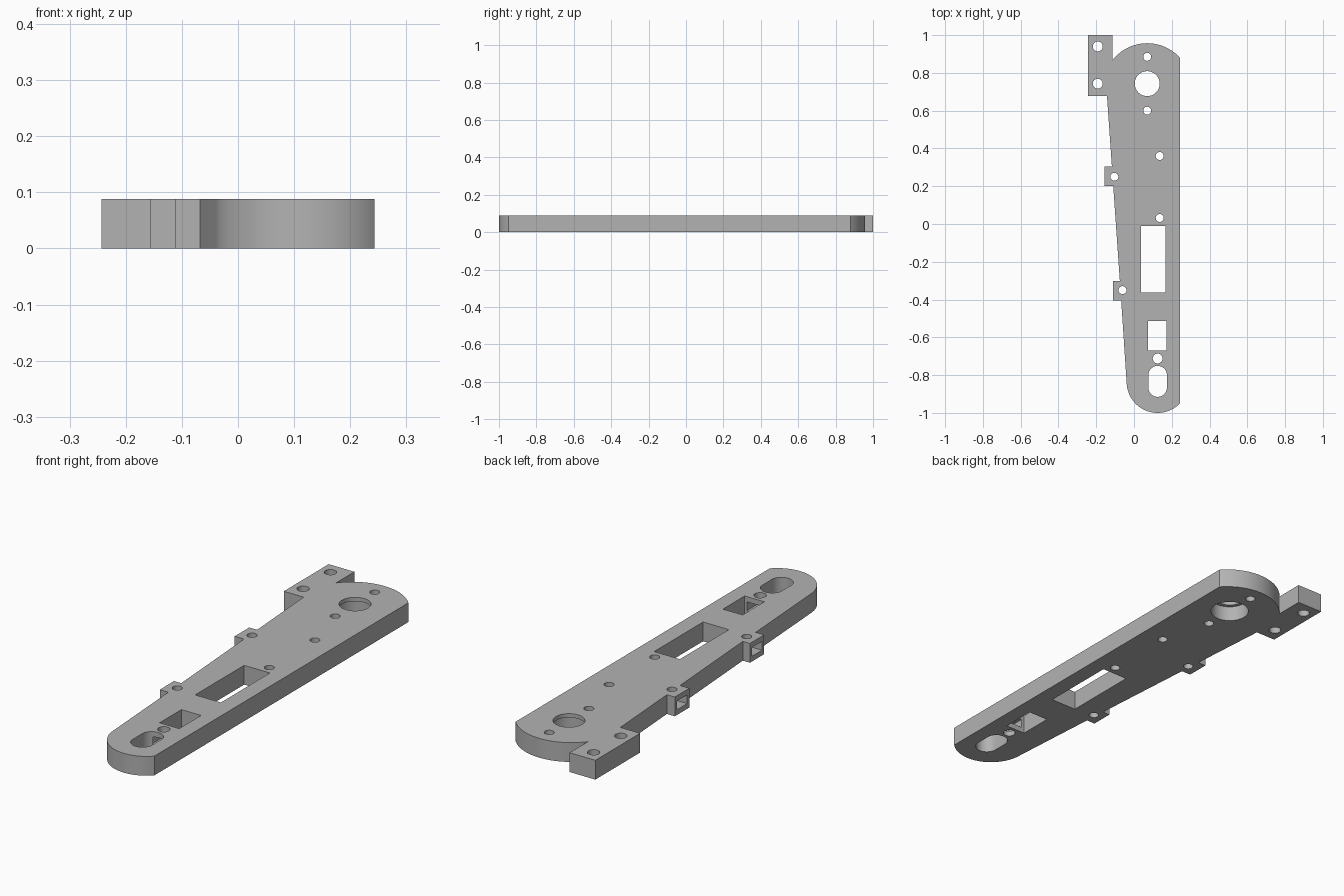
import bpy
import bmesh
from math import cos, sin, pi, atan2

if "Cube" in bpy.data.objects:
    bpy.data.objects.remove(bpy.data.objects["Cube"], do_unlink=True)

T = 0.088            # plate thickness
EDGE = 0.243         # straight long edge

grey = bpy.data.materials.new("plain grey")
grey.use_nodes = True
grey.diffuse_color = (0.45, 0.45, 0.45, 1)
grey.node_tree.nodes["Principled BSDF"].inputs["Base Color"].default_value = grey.diffuse_color


def arc(cx, cy, r, a0, a1, n=40):
    return [(cx + r * cos(a0 + (a1 - a0) * i / n),
             cy + r * sin(a0 + (a1 - a0) * i / n)) for i in range(n + 1)]


def prism(name, pts, z0, z1):
    """Extrude a closed outline from z0 to z1."""
    bm = bmesh.new()
    face = bm.faces.new([bm.verts.new((x, y, z0)) for x, y in pts])
    top = bmesh.ops.extrude_face_region(bm, geom=[face])["geom"]
    for v in top:
        if isinstance(v, bmesh.types.BMVert):
            v.co.z = z1
    bmesh.ops.recalc_face_normals(bm, faces=bm.faces)
    mesh = bpy.data.meshes.new(name)
    bm.to_mesh(mesh)
    bm.free()
    mesh.materials.append(grey)
    ob = bpy.data.objects.new(name, mesh)
    bpy.context.collection.objects.link(ob)
    return ob


def slant(y):
    """x of the tapering edge at height y."""
    return -0.143 + (0.677 - y) * 0.0695


def tab(x, y0, y1):
    return [(slant(y1), y1), (x, y1), (x, y0), (slant(y0), y0)]


# Plate outline: round head, mounting lug, two side tabs, round tail
head = (0.07, 0.724, 0.233)
tail = (0.125, -0.836, 0.164)
outline = arc(*head, atan2(0.156, EDGE - head[0]), atan2(0.143, -0.183))
outline += [(-0.113, 1.0), (-0.243, 1.0), (-0.243, 0.677), (slant(0.677), 0.677)]
outline += tab(-0.157, 0.2, 0.305) + tab(-0.111, -0.405, -0.302)
outline += arc(*tail, pi + 0.07, 2 * pi - atan2(0.114, EDGE - tail[0]))
plate = prism("arm_plate", outline, 0, T)


def cut(pts, z0=-0.05, z1=T + 0.05):
    cutter = prism("cutter", pts, z0, z1)
    cutter.hide_render = True
    mod = plate.modifiers.new("cut", "BOOLEAN")
    mod.operation = "DIFFERENCE"
    mod.solver = "EXACT"
    mod.object = cutter
    bpy.context.view_layer.objects.active = plate
    bpy.ops.object.modifier_apply(modifier=mod.name)
    bpy.data.objects.remove(cutter, do_unlink=True)


def circle(x, y, r, n=32):
    return arc(x, y, r, 0, 2 * pi, n)[:-1]


def box(x0, x1, y0, y1):
    return [(x0, y0), (x1, y0), (x1, y1), (x0, y1)]


# Screw holes
for x, y in [(0.07, 0.885), (0.07, 0.6), (0.136, 0.36), (0.136, 0.032),
             (-0.104, 0.25), (-0.061, -0.35)]:
    cut(circle(x, y, 0.021))
for x, y in [(-0.192, 0.94), (-0.192, 0.743), (0.125, -0.712)]:
    cut(circle(x, y, 0.026))

# Large bore with a thin lip at the top
cut(circle(0.07, 0.743, 0.066, 64))
cut(circle(0.07, 0.743, 0.083, 64), z1=T - 0.018)

# Rectangular windows and the rounded slot
cut(box(0.038, 0.168, -0.363, -0.01))
cut(box(0.074, 0.173, -0.67, -0.513))
cut(arc(0.125, -0.8, 0.049, 0, pi, 24) + arc(0.125, -0.866, 0.049, pi, 2 * pi, 24))

# Nut pockets: in the side tabs and between the small window and the slot
for x, y in [(-0.157, 0.252), (-0.111, -0.353)]:
    cut(box(x - 0.05, x + 0.088, y - 0.036, y + 0.036), 0.024, 0.064)
cut(box(0.088, 0.162, -0.757, -0.65), 0.024, 0.064)

# Smooth round walls, sharp edges
bpy.ops.object.select_all(action="DESELECT")
plate.select_set(True)
bpy.context.view_layer.objects.active = plate
bpy.ops.object.shade_smooth_by_angle(angle=0.5)
